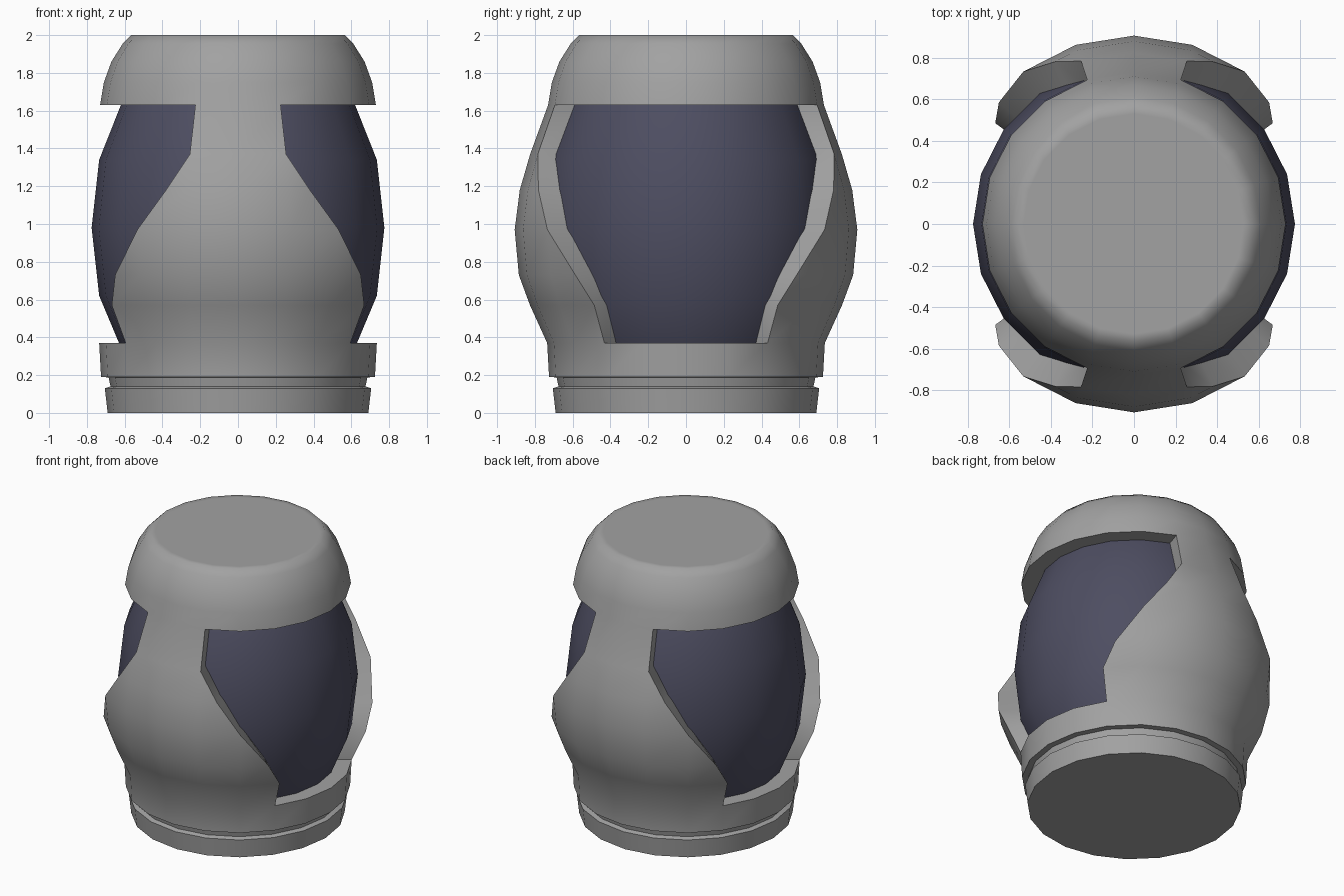
import bpy, bmesh
from math import sin, cos, radians, floor

if "Cube" in bpy.data.objects:
    bpy.data.objects.remove(bpy.data.objects["Cube"])

SEG = 20
STEP = 360 / SEG


def material(name, rgb):
    m = bpy.data.materials.new(name)
    m.use_nodes = True
    m.diffuse_color = (*rgb, 1)
    m.node_tree.nodes["Principled BSDF"].inputs["Base Color"].default_value = (*rgb, 1)
    m.node_tree.nodes["Principled BSDF"].inputs["Roughness"].default_value = 0.6
    return m


def point(deg, r, z):
    """Point on a 20-sided ring; angle measured from the front."""
    off = deg / STEP - floor(deg / STEP + 1e-6)
    r *= cos(radians(STEP / 2)) / cos(radians((off - 0.5) * STEP))
    return (r * sin(radians(deg)), -r * cos(radians(deg)), z)


def face(bm, pts):
    uniq = [p for i, p in enumerate(pts)
            if sum((a - b) ** 2 for a, b in zip(p, pts[i - 1])) > 1e-10]
    if len(uniq) > 2:
        bm.faces.new([bm.verts.new(p) for p in uniq])


def lathe(bm, profile, columns=range(SEG)):
    for (r0, z0), (r1, z1) in zip(profile, profile[1:]):
        for k in columns:
            a, b = k * STEP, (k + 1) * STEP
            face(bm, [point(a, r0, z0), point(b, r0, z0),
                      point(b, r1, z1), point(a, r1, z1)])


def disc(bm, r, z):
    face(bm, [point(k * STEP, r, z) for k in range(SEG)])


def finish(bm, name, mat, angle):
    bmesh.ops.remove_doubles(bm, verts=bm.verts, dist=0.0005)
    bmesh.ops.recalc_face_normals(bm, faces=bm.faces)
    me = bpy.data.meshes.new(name)
    bm.to_mesh(me)
    bm.free()
    ob = bpy.data.objects.new(name, me)
    bpy.context.collection.objects.link(ob)
    me.materials.append(mat)
    bpy.ops.object.select_all(action="DESELECT")
    ob.select_set(True)
    bpy.context.view_layer.objects.active = ob
    bpy.ops.object.shade_smooth_by_angle(angle=radians(angle))


grey = material("casing grey", (0.36, 0.36, 0.36))
navy = material("dark slate blue", (0.075, 0.075, 0.12))

# Inner barrel
barrel = [(0.59, 0.3), (0.63, 0.37), (0.735, 0.62), (0.775, 0.98),
          (0.735, 1.34), (0.62, 1.63), (0.58, 1.7)]
bm = bmesh.new()
lathe(bm, barrel)
disc(bm, *barrel[0])
disc(bm, *barrel[-1])
finish(bm, "inner_barrel", navy, 40)


def barrel_radius(z):
    for (r0, z0), (r1, z1) in zip(barrel, barrel[1:]):
        if z <= z1:
            return r0 + (r1 - r0) * (z - z0) / (z1 - z0)


# Casing: base, lower collar and cap
bm = bmesh.new()
lower = [(0.69, 0), (0.705, 0.13), (0.675, 0.14), (0.685, 0.188),
         (0.725, 0.19), (0.735, 0.37)]
cap = [(0.73, 1.63), (0.71, 1.75), (0.67, 1.86), (0.61, 1.955), (0.565, 2), (0.53, 2)]
lathe(bm, lower)
lathe(bm, cap)
disc(bm, *lower[0])
disc(bm, *cap[-1])

# Ledges above and below the openings, skipping the columns the panels fill
top_filled, low_filled = (-1, 0), range(-3, 3)
for ring, filled in ((cap[0], top_filled), (lower[-1], low_filled)):
    half = SEG // 2
    free = [k for k in range(-half // 2, half // 2) if k not in filled]
    lathe(bm, [ring, (0.59, ring[1])], free + [k + half for k in free])

# Front and back panels: height, radius, half width in degrees
panel = [(0.37, 0.735, 54), (0.57, 0.826, 54), (0.73, 0.885, 48), (0.97, 0.907, 36),
         (1.18, 0.88, 26), (1.37, 0.825, 18), (1.63, 0.73, 18)]
for turn in (0, 180):
    for (z0, r0, w0), (z1, r1, w1) in zip(panel, panel[1:]):
        def across(k, w):
            return turn + max(-w, min(w, k * STEP))
        for k in range(-3, 3):
            face(bm, [point(across(k, w0), r0, z0), point(across(k + 1, w0), r0, z0),
                      point(across(k + 1, w1), r1, z1), point(across(k, w1), r1, z1)])
        # Side walls reaching in to the barrel
        for s in (-1, 1):
            a, b = turn + s * w0, turn + s * w1
            face(bm, [point(a, r0, z0), point(b, r1, z1),
                      point(b, barrel_radius(z1) - 0.03, z1),
                      point(a, barrel_radius(z0) - 0.03, z0)])
finish(bm, "casing", grey, 58)
